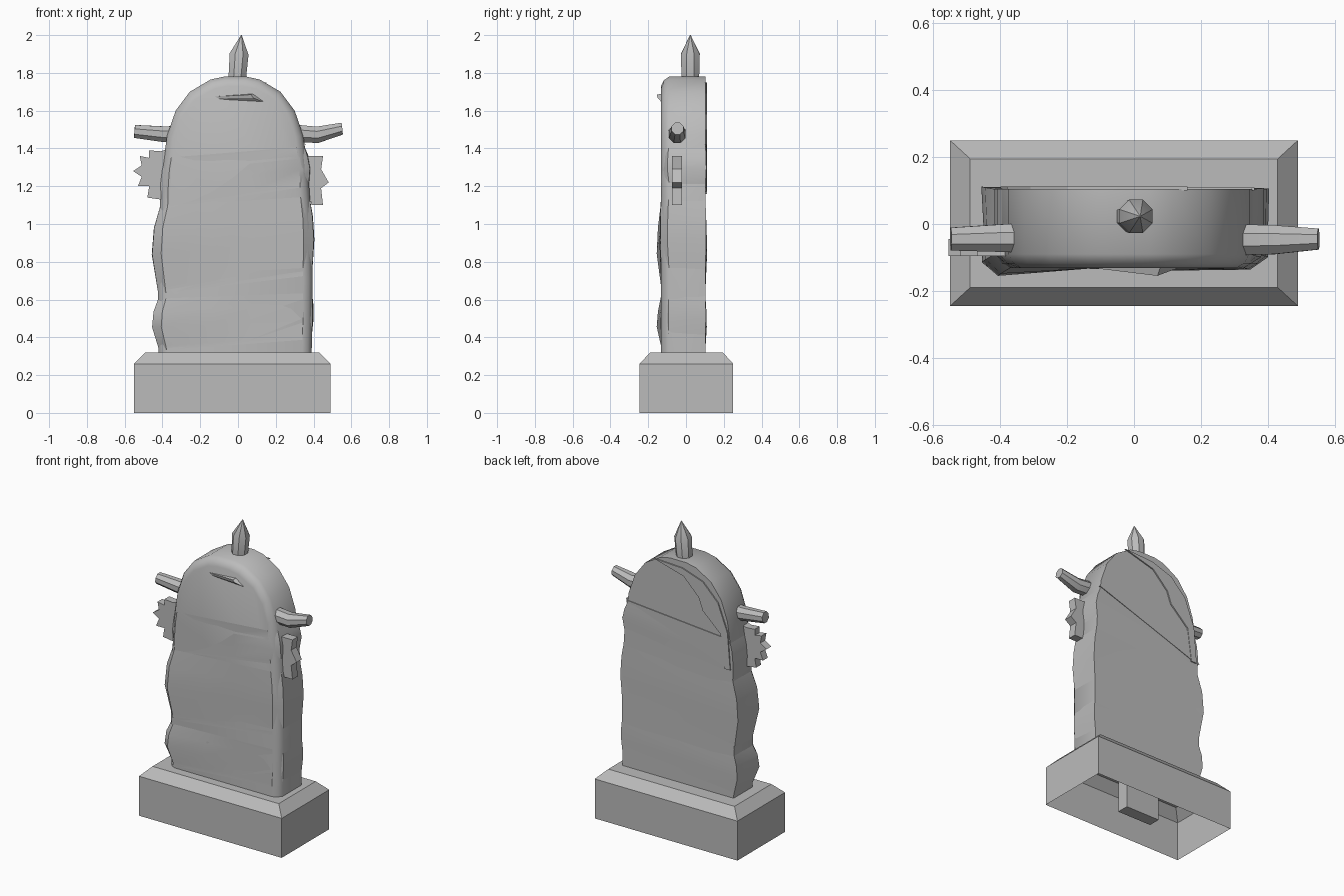
import bpy, bmesh, math
from mathutils import Vector

if "Cube" in bpy.data.objects:
    bpy.data.objects.remove(bpy.data.objects["Cube"])

stone = bpy.data.materials.new("grey stone")
stone.use_nodes = True
GREY = (0.5, 0.5, 0.5, 1)
stone.diffuse_color = GREY
stone.node_tree.nodes["Principled BSDF"].inputs["Base Color"].default_value = GREY


def loft(name, rings, first=True, last=True, smooth=None):
    """Skin a list of equal-length point rings, optionally capping the ends."""
    bm = bmesh.new()
    rows = [[bm.verts.new(p) for p in ring] for ring in rings]
    n = len(rows[0])
    for a, b in zip(rows, rows[1:]):
        for i in range(n):
            j = (i + 1) % n
            bm.faces.new((a[i], a[j], b[j], b[i]))
    if first:
        bm.faces.new(rows[0][::-1])
    if last:
        bm.faces.new(rows[-1])
    bmesh.ops.recalc_face_normals(bm, faces=bm.faces)
    mesh = bpy.data.meshes.new(name)
    bm.to_mesh(mesh)
    bm.free()
    mesh.materials.append(stone)
    obj = bpy.data.objects.new(name, mesh)
    bpy.context.collection.objects.link(obj)
    if smooth:
        bpy.ops.object.select_all(action='DESELECT')
        bpy.context.view_layer.objects.active = obj
        obj.select_set(True)
        bpy.ops.object.shade_smooth_by_angle(angle=math.radians(smooth))
    return obj


def rect(x0, x1, y0, y1, z):
    return [(x0, y0, z), (x1, y0, z), (x1, y1, z), (x0, y1, z)]


def plate(name, outline, y0, y1):
    return loft(name, [[(x, y, z) for x, z in outline] for y in (y0, y1)])


def tube(name, stations, sides=8):
    """Round bar through (centre, radius) stations, square to its overall run."""
    run = Vector(stations[-1][0]) - Vector(stations[0][0])
    turn = Vector((0, 0, 1)).rotation_difference(run)
    rings = []
    for centre, r in stations:
        ring = []
        for i in range(sides):
            a = math.tau * (i + 0.5) / sides
            ring.append(Vector(centre) + turn @ Vector((r * math.cos(a), r * math.sin(a), 0)))
        rings.append(ring)
    return loft(name, rings, smooth=40)


# Hollow plinth, open underneath, with a peg inside
loft("plinth", [rect(-.55, .49, -.245, .25, 0), rect(-.55, .49, -.245, .25, .26),
                rect(-.49, .43, -.19, .195, .32)], first=False)
loft("peg", [rect(-.16, .09, -.04, .04, .01), rect(-.16, .09, -.04, .04, .32)])

# Arched slab: half width against height
ARCH = [(.405, .31), (.41, .7), (.405, 1.0), (.385, 1.3), (.36, 1.47),
        (.315, 1.6), (.24, 1.7), (.13, 1.765), (.06, 1.78)]
MID = -.015


def half_width(z):
    for (w0, z0), (w1, z1) in zip(ARCH, ARCH[1:]):
        if z <= z1:
            return w0 + (w1 - w0) * max(0, z - z0) / (z1 - z0)
    return ARCH[-1][0]


def arch_ring(y, inset):
    right = []
    for w, z in ARCH:
        up = max(0, (z - 1.3) / .48)
        right.append((w - inset * (1 - .6 * up), z - inset * up))
    return ([(MID + w, y, z) for w, z in right]
            + [(MID - w, y, z) for w, z in reversed(right)])


loft("slab", [arch_ring(-.132, .05), arch_ring(-.118, .02), arch_ring(-.09, 0),
              arch_ring(.104, 0)], smooth=50)

# Wraps: shallow bulging bands round the slab
PLAN = [(-1, .103), (-1, 0), (-1, -.085), (-.9, -.13), (-.3, -.131), (.2, -.131),
        (.88, -.131), (1, -.09), (1, 0), (1, .103), (0, .103)]


def wrap(name, z0, z1, tilt, bulges):
    rings = []
    for t, grow in ((0, 0), (.08, .15), (.45, 1), (.75, .75), (1, 0)):
        ring = []
        for (u, y), b in zip(PLAN, bulges):
            z = z0 + (z1 - z0) * t + tilt * u * (1 - .5 * t)
            out = b * grow - .002
            w = half_width(z) + out
            ring.append((MID + u * w, y + math.copysign(out * (.25 if y > 0 else .9), y)
                         if abs(y) > .05 else y, max(z, .315)))
        rings.append(ring)
    loft(name, rings, first=False, last=False, smooth=35)


wrap("low_wrap", .36, .62, .03,
     (.03, .022, .035, .03, .004, .006, .003, .005, .008, .01, .012))
wrap("middle_wrap", .68, 1.12, .05,
     (.036, .03, .034, .03, .005, .012, .008, .012, .012, .015, .012))
wrap("high_wrap", 1.14, 1.38, .06,
     (.012, .012, .01, .004, .002, .004, .004, .012, .02, .02, .018))

# Raised scraps on the back and a chip on the brow
plate("back_scrap", [(.16, 1.75), (-.05, 1.74), (-.2, 1.69), (-.31, 1.58), (-.38, 1.4),
                     (-.4, 1.16), (-.36, 1.16), (-.33, 1.38), (-.2, 1.5), (-.17, 1.58),
                     (-.06, 1.69)], .1, .112)
plate("back_strip", [(.36, 1.42), (-.36, 1.36), (-.39, 1.16), (-.34, 1.18)], .1, .109)
loft("brow_chip", [[(-.16, -.125, 1.68), (-.12, -.125, 1.655), (.15, -.125, 1.64),
                    (.08, -.125, 1.69)],
                   [(-.12, -.132, 1.675), (-.1, -.133, 1.665), (.08, -.15, 1.668),
                    (.07, -.155, 1.685)]])

# Jagged ear tufts
plate("right_ear", [(-.36, 1.4), (-.41, 1.385), (-.47, 1.39), (-.47, 1.35), (-.52, 1.36),
                    (-.51, 1.31), (-.555, 1.28), (-.51, 1.25), (-.53, 1.2), (-.47, 1.2),
                    (-.48, 1.14), (-.41, 1.13), (-.36, 1.15)], -.095, -.045)
plate("left_ear", [(.33, 1.36), (.45, 1.36), (.44, 1.29), (.48, 1.22), (.44, 1.19),
                   (.45, 1.1), (.39, 1.1), (.38, 1.14), (.33, 1.15)], -.075, -.02)

# Horns and crown spike
tube("right_horn", [((-.34, -.042, 1.475), .047), ((-.39, -.042, 1.475), .045),
                    ((-.548, -.045, 1.49), .037)])
tube("left_horn", [((.31, -.047, 1.48), .05), ((.42, -.047, 1.472), .047),
                   ((.552, -.045, 1.505), .034)])
tube("crown_spike", [((-.005, .023, 1.76), .05), ((.006, .023, 1.9), .054),
                     ((.018, .023, 2.0), .002)])
